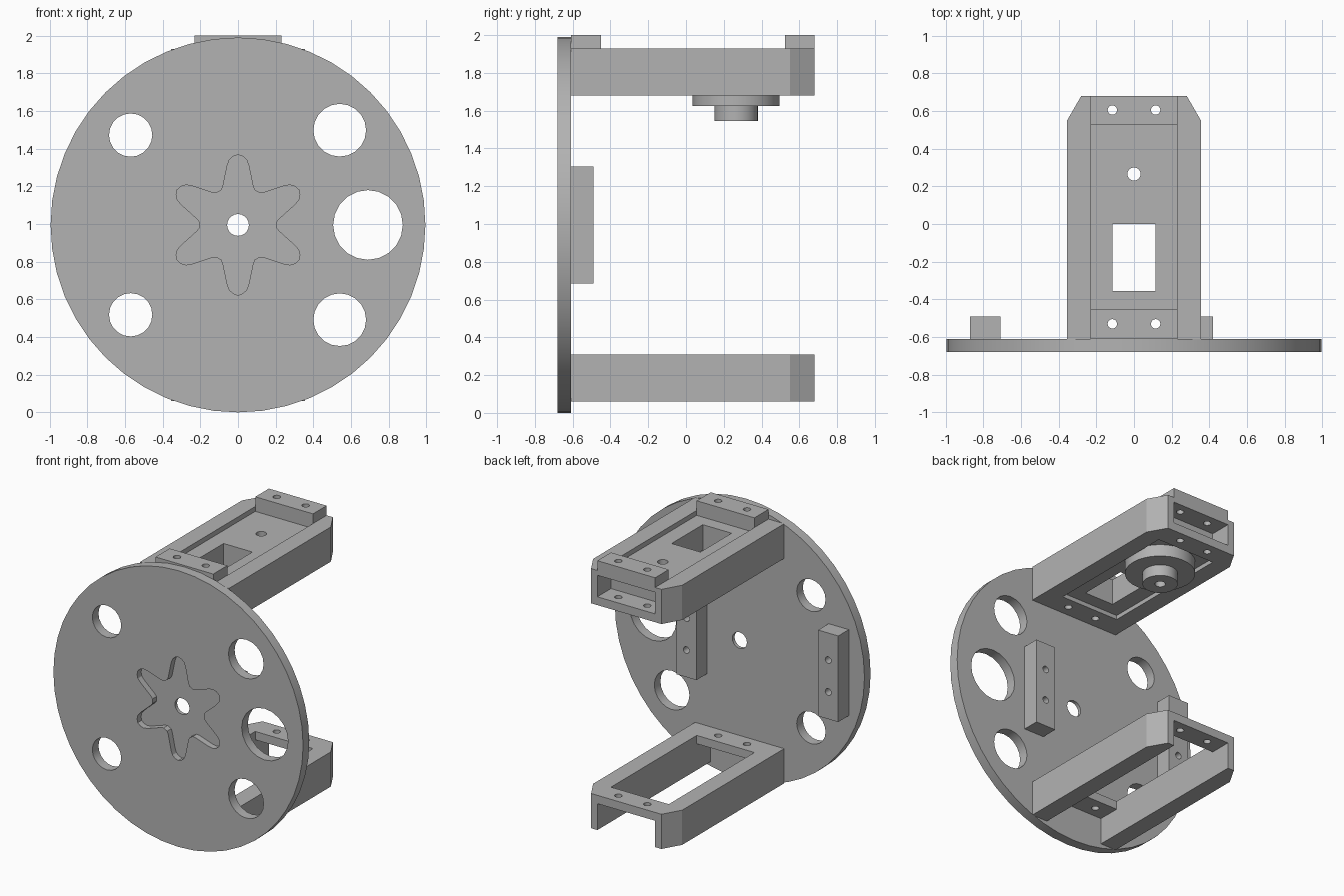
import bpy, bmesh, math
from mathutils import Vector

if "Cube" in bpy.data.objects:
    bpy.data.objects.remove(bpy.data.objects["Cube"], do_unlink=True)

grey = bpy.data.materials.new("plain grey")
grey.use_nodes = True
colour = (0.45, 0.45, 0.45, 1)
grey.diffuse_color = colour
grey.node_tree.nodes["Principled BSDF"].inputs["Base Color"].default_value = colour

MID = 0.995          # height of the disc centre
SCREW_X = 0.115      # half spacing of every screw pair
SCREW_Y = (-0.53, 0.605)


def prism(name, outline, lo, hi, axis="z"):
    """Extrude a 2D outline along z (outline in x, y) or y (outline in x, z)."""
    bm = bmesh.new()
    place = (lambda p, h: (p[0], p[1], h)) if axis == "z" else (lambda p, h: (p[0], h, p[1]))
    base = bm.faces.new([bm.verts.new(place(p, lo)) for p in outline])
    ext = bmesh.ops.extrude_face_region(bm, geom=[base])
    step = Vector(place((0, 0), hi - lo))
    verts = [g for g in ext["geom"] if isinstance(g, bmesh.types.BMVert)]
    bmesh.ops.translate(bm, verts=verts, vec=step)
    bmesh.ops.recalc_face_normals(bm, faces=bm.faces)
    mesh = bpy.data.meshes.new(name)
    bm.to_mesh(mesh)
    bm.free()
    mesh.materials.append(grey)
    obj = bpy.data.objects.new(name, mesh)
    bpy.context.collection.objects.link(obj)
    return obj


def circle(x, y, r, n=20):
    return [(x + r * math.cos(math.tau * i / n), y + r * math.sin(math.tau * i / n))
            for i in range(n)]


def rect(x0, x1, y0, y1):
    return [(x0, y0), (x1, y0), (x1, y1), (x0, y1)]


def cut(obj, cutters):
    """Subtract each cutter and discard it."""
    bpy.context.view_layer.objects.active = obj
    for c in cutters:
        mod = obj.modifiers.new("cut", "BOOLEAN")
        mod.operation = "DIFFERENCE"
        mod.solver = "EXACT"
        mod.object = c
        bpy.ops.object.modifier_apply(modifier=mod.name)
        bpy.data.objects.remove(c, do_unlink=True)


def finish(obj):
    bpy.ops.object.select_all(action="DESELECT")
    obj.select_set(True)
    bpy.context.view_layer.objects.active = obj
    bpy.ops.object.shade_smooth_by_angle(angle=math.radians(25))


# Round base disc with lightening holes
disc = prism("base_disc", circle(0, MID, 0.995, 48), -0.68, -0.61, "y")
holes = [(0, MID, 0.058), (0.69, MID, 0.185)]
for s in (-1, 1):
    holes += [(-0.57, MID + s * 0.477, 0.115), (0.54, MID + s * 0.503, 0.14)]
cutters = [prism("hole", circle(*h), -0.8, -0.5, "y") for h in holes]

# Six-lobed recess in the front of the disc
half_lobe = [(0.185, 0.088), (0.205, 0.08), (0.315, 0.057), (0.345, 0.046), (0.364, 0.026)]
lobe = [(r, -t) for r, t in half_lobe] + [(0.373, 0)] + half_lobe[::-1]
star = []
for k in range(6):
    a = math.radians(30 + 60 * k)
    star += [(r * math.cos(a) - t * math.sin(a), MID + r * math.sin(a) + t * math.cos(a))
             for r, t in lobe]
cutters.append(prism("star_recess", star, -0.8, -0.635, "y"))
cut(disc, cutters)
finish(disc)

# Mounting posts on the back of the disc
for name, x in (("right_post", -0.79), ("left_post", 0.34)):
    post = prism(name, rect(x - 0.08, x + 0.08, 0.685, 1.305), -0.61, -0.49, "y")
    cut(post, [prism("screw", circle(x, MID + s * SCREW_X, 0.024, 16), -0.58, -0.4, "y")
               for s in (-1, 1)])
    finish(post)


def screws(lo, hi):
    return [prism("screw", circle(s * SCREW_X, y, 0.025, 16), lo, hi)
            for s in (-1, 1) for y in SCREW_Y]


# Two mirrored channel brackets: thick side walls and drilled end plates
outline = [(-0.355, -0.61), (0.355, -0.61), (0.355, 0.55), (0.28, 0.68),
           (-0.28, 0.68), (-0.355, 0.55)]
for name, flip in (("lower_bracket", False), ("upper_bracket", True)):
    def span(lo, hi):
        return (2 * MID - hi, 2 * MID - lo) if flip else (lo, hi)
    bracket = prism(name, outline, *span(0.06, 0.31))
    cut(bracket, [prism("channel", rect(-0.23, 0.23, -0.7, 0.8), *span(-0.1, 0.25)),
                  prism("window", rect(-0.23, 0.23, -0.45, 0.525), *span(0.2, 0.5))]
        + screws(*span(0.2, 0.4)))
    finish(bracket)

# Actuator body held in the upper bracket, with a window and shaft hole
body = prism("actuator_body", rect(-0.23, 0.23, -0.45, 0.525), 1.71, 1.895)
cut(body, [prism("window", rect(-0.115, 0.115, -0.355, 0), 1.5, 2.1),
           prism("shaft_hole", circle(0, 0.265, 0.035), 1.5, 2.1)])
finish(body)

# Drilled mounting tabs at both ends of the body
for name, y0, y1, sy in (("front_tab", -0.61, -0.45, SCREW_Y[0]),
                         ("rear_tab", 0.525, 0.68, SCREW_Y[1])):
    tab = prism(name, rect(-0.23, 0.23, y0, y1), 1.895, 2.0)
    cut(tab, [prism("screw", circle(s * SCREW_X, sy, 0.025, 16), 1.8, 2.1) for s in (-1, 1)])
    finish(tab)

# Output horn: wide flange and narrow hub under the body
for name, r, lo, hi in (("horn_flange", 0.23, 1.625, 1.71), ("horn_hub", 0.115, 1.545, 1.625)):
    horn = prism(name, circle(0, 0.265, r, 32), lo, hi)
    cut(horn, [prism("shaft_hole", circle(0, 0.265, 0.035), 1.5, 1.8)])
    finish(horn)
